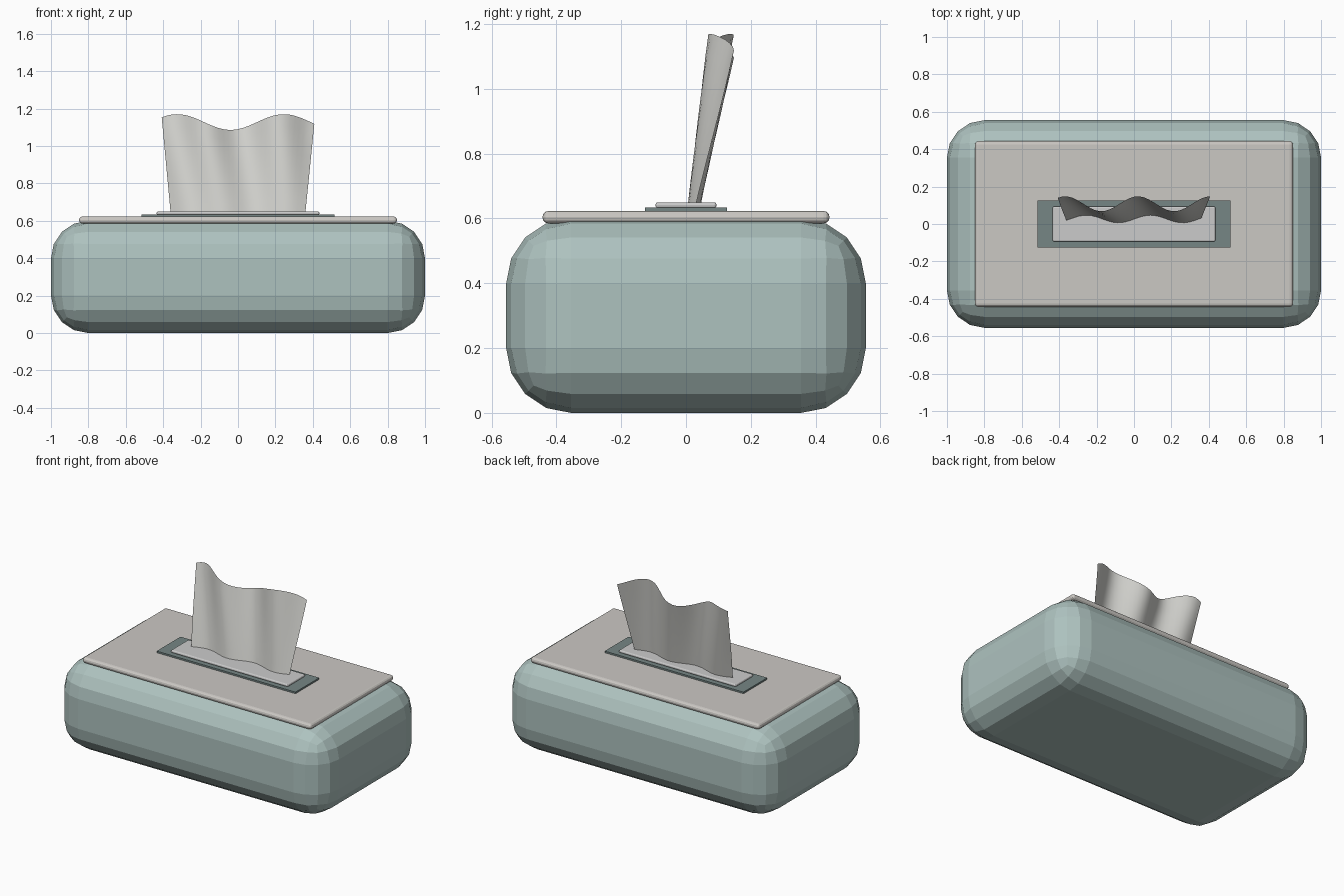
import bpy, math

if "Cube" in bpy.data.objects:
    bpy.data.objects.remove(bpy.data.objects["Cube"])


def paint(obj, rgb):
    mat = bpy.data.materials.new(obj.name + "_colour")
    mat.diffuse_color = (*rgb, 1)
    mat.use_nodes = True
    mat.node_tree.nodes["Principled BSDF"].inputs["Base Color"].default_value = mat.diffuse_color
    obj.data.materials.append(mat)


def box(name, x, y, z0, z1, rgb, bevel=0, segments=3):
    """Box with half-widths x and y, from z0 to z1, with rounded edges."""
    bpy.ops.mesh.primitive_cube_add(size=2, location=(0, 0, (z0 + z1) / 2))
    obj = bpy.context.object
    obj.name = name
    obj.scale = (x, y, (z1 - z0) / 2)
    bpy.ops.object.transform_apply(location=False, rotation=False, scale=True)
    if bevel:
        mod = obj.modifiers.new("rounding", "BEVEL")
        mod.width, mod.segments = bevel, segments
    paint(obj, rgb)
    return obj


# Rounded box body, faceted
box("box_body", 1.0, 0.555, 0, 0.6, (0.42, 0.54, 0.52), 0.2, 4)

# Top panel, dark slot and the pale insert inside it
box("top_panel", 0.85, 0.443, 0.585, 0.623, (0.60, 0.58, 0.55), 0.018, 3)
box("slot_border", 0.515, 0.126, 0.62, 0.634, (0.18, 0.24, 0.235))
box("slot_insert", 0.435, 0.094, 0.632, 0.65, (0.62, 0.62, 0.60), 0.008, 3)

# Wavy tissue sheet, leaning back and widening upwards
NU, NV = 32, 8
verts, faces = [], []
for j in range(NV + 1):
    v = j / NV
    for i in range(NU + 1):
        u = 2 * i / NU - 1
        top = 1.128 + 0.042 * math.sin(4.5 * u - 1.13)
        fold = math.cos(6.6 * (u - 0.25 + 0.2 * v))
        verts.append((u * (0.36 + 0.048 * v),
                      0.025 + 0.083 * v + (0.02 + 0.02 * v) * fold,
                      0.64 + (top - 0.64) * v))
for j in range(NV):
    for i in range(NU):
        a = j * (NU + 1) + i
        faces.append((a, a + 1, a + NU + 2, a + NU + 1))
mesh = bpy.data.meshes.new("tissue")
mesh.from_pydata(verts, [], faces)
mesh.shade_smooth()
tissue = bpy.data.objects.new("tissue", mesh)
bpy.context.collection.objects.link(tissue)
paint(tissue, (0.66, 0.66, 0.63))
